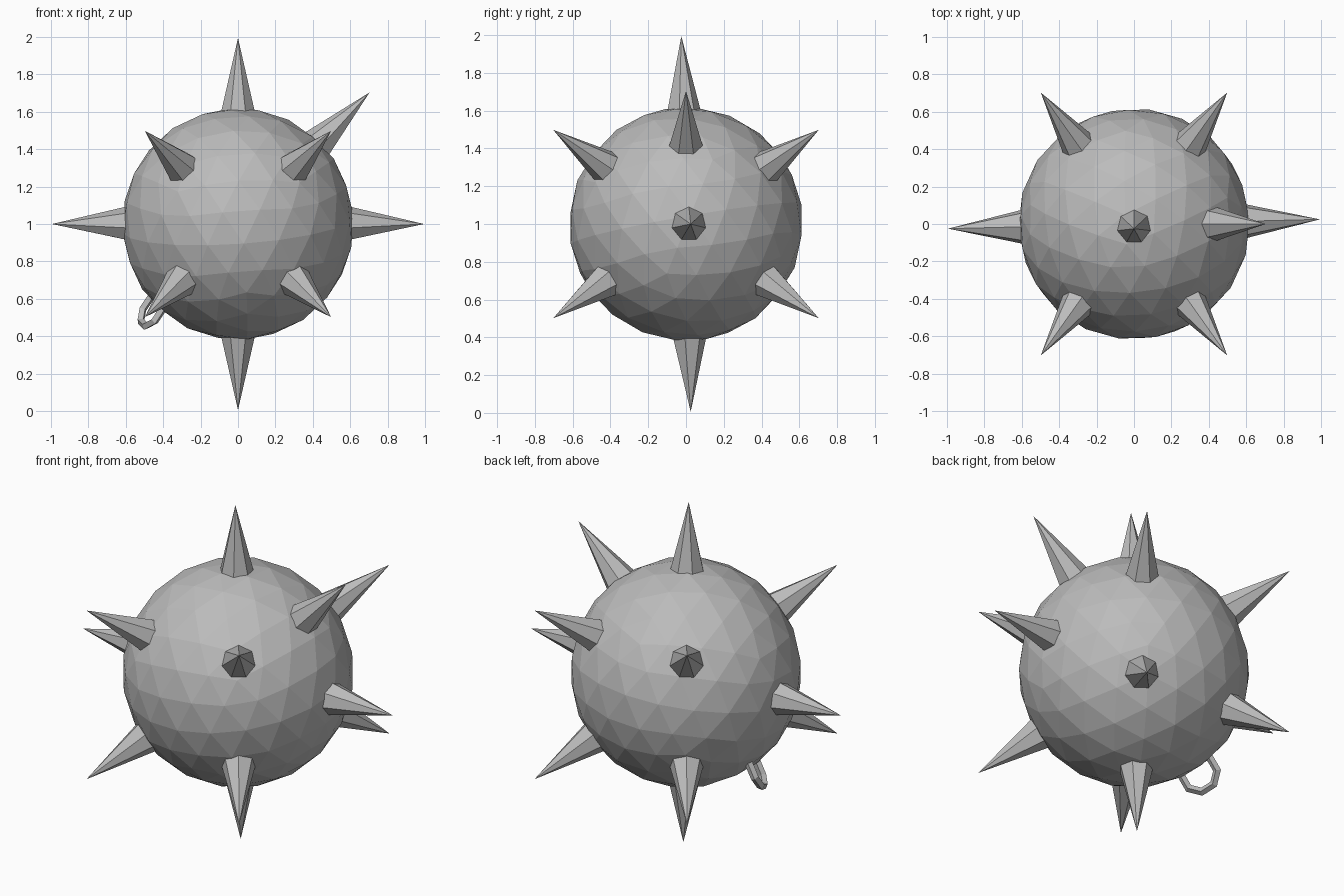
import bpy
import math
from mathutils import Vector, Euler

cube = bpy.data.objects.get("Cube")
if cube:
    bpy.data.objects.remove(cube, do_unlink=True)

CENTRE = Vector((0, 0, 1))
BALL_RADIUS = 0.62
SPIKE_BASE, SPIKE_TIP = 0.585, 0.995

# Single iron grey for every part
iron = bpy.data.materials.new("iron_grey")
iron.use_nodes = True
iron.diffuse_color = (0.5, 0.5, 0.5, 1)
iron.node_tree.nodes["Principled BSDF"].inputs["Base Color"].default_value = iron.diffuse_color


def finish(name):
    """Name the new object and give it the grey."""
    obj = bpy.context.object
    obj.name = name
    obj.data.materials.append(iron)
    return obj


def add_spike(name, direction):
    """Seven-sided cone pointing out of the ball."""
    d = Vector(direction).normalized()
    bpy.ops.mesh.primitive_cone_add(
        vertices=7, radius1=0.096, radius2=0,
        depth=SPIKE_TIP - SPIKE_BASE,
        location=CENTRE + d * (SPIKE_BASE + SPIKE_TIP) / 2,
        rotation=d.to_track_quat("Z", "Y").to_euler())
    finish(name)


# Faceted ball
bpy.ops.mesh.primitive_ico_sphere_add(
    subdivisions=3, radius=BALL_RADIUS, location=CENTRE,
    rotation=Euler((math.radians(8), math.radians(-7), math.radians(20))))
finish("ball")

# Spikes along the axes, leaning very slightly
add_spike("left_spike", (1, 0.025, 0))
add_spike("right_spike", (-1, -0.025, 0))
add_spike("top_spike", (0, -0.025, 1))
add_spike("bottom_spike", (0, 0.025, -1))

# Spikes at the eight corners
for sx, side in ((1, "left"), (-1, "right")):
    for sy, end in ((-1, "front"), (1, "back")):
        for sz, level in ((1, "upper"), (-1, "lower")):
            add_spike(f"{level}_{end}_{side}_spike", (0.5 * sx, 0.705 * sy, 0.5 * sz))

# Extra spike opposite the chain ring
add_spike("upper_left_spike", (1, 0, 1))

# Chain ring
ring_normal = Vector((-0.76, -0.47, 0.44))
bpy.ops.mesh.primitive_torus_add(
    major_segments=8, minor_segments=4, major_radius=0.1, minor_radius=0.022,
    location=CENTRE + Vector((-1, 0, -1)).normalized() * 0.645,
    rotation=ring_normal.to_track_quat("Z", "Y").to_euler())
finish("chain_ring")
